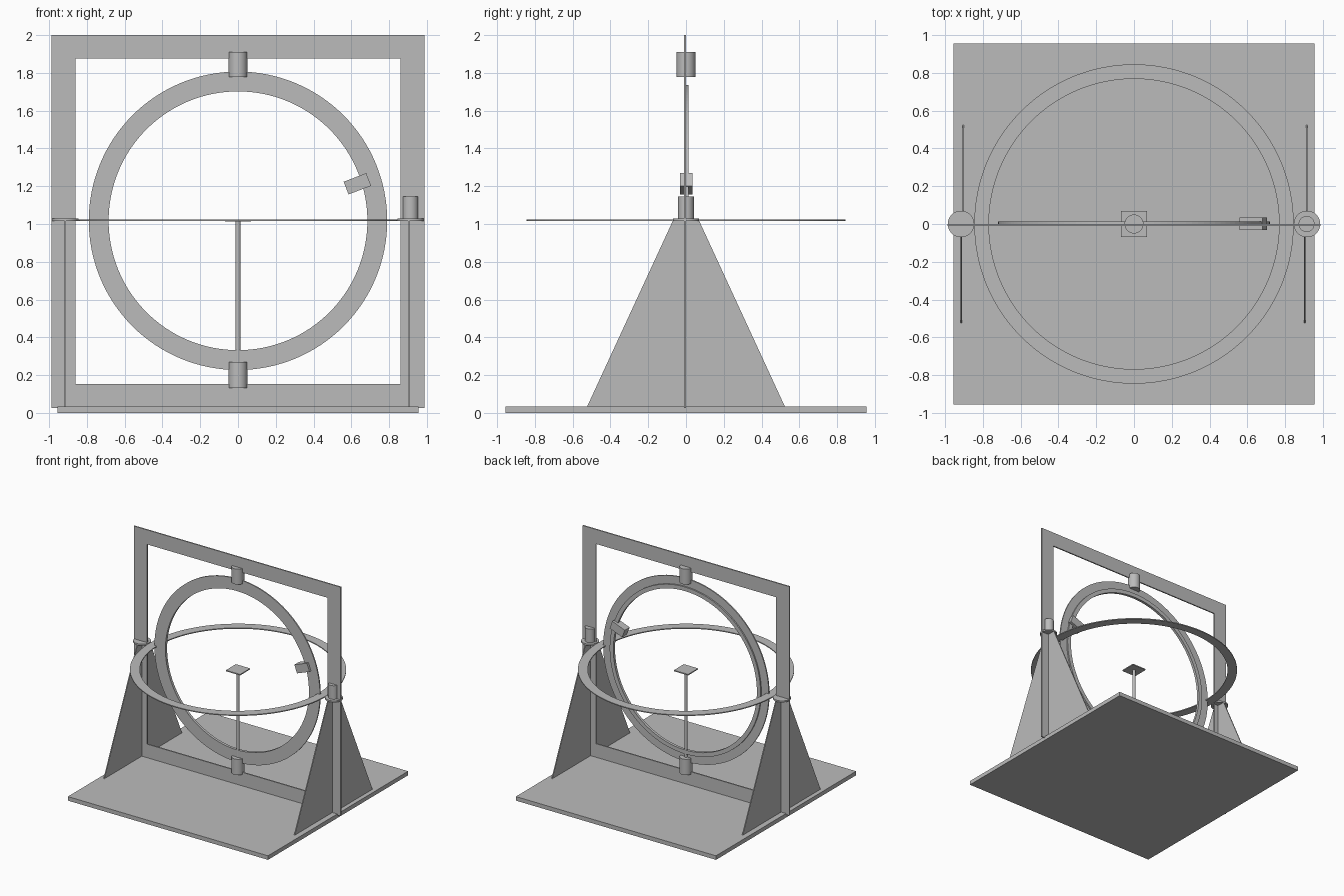
import bpy
import bmesh
import math
from mathutils import Matrix, Vector

if "Cube" in bpy.data.objects:
    bpy.data.objects.remove(bpy.data.objects["Cube"])

grey = bpy.data.materials.new("plain_grey")
grey.use_nodes = True
colour = (0.5, 0.5, 0.5, 1)
grey.diffuse_color = colour
grey.node_tree.nodes["Principled BSDF"].inputs["Base Color"].default_value = colour

AXIS_Z = 1.017  # height shared by both ring centres


def finish(name, bm, smooth=False):
    bmesh.ops.recalc_face_normals(bm, faces=bm.faces)
    mesh = bpy.data.meshes.new(name)
    bm.to_mesh(mesh)
    bm.free()
    mesh.materials.append(grey)
    obj = bpy.data.objects.new(name, mesh)
    bpy.context.collection.objects.link(obj)
    if smooth:
        bpy.ops.object.select_all(action='DESELECT')
        obj.select_set(True)
        bpy.context.view_layer.objects.active = obj
        bpy.ops.object.shade_smooth_by_angle(angle=math.radians(30))
    return obj


def box(name, centre, size, tilt=0):
    bm = bmesh.new()
    matrix = (Matrix.Translation(centre) @ Matrix.Rotation(tilt, 4, 'Y')
              @ Matrix.Diagonal((*size, 1)))
    bmesh.ops.create_cube(bm, size=1, matrix=matrix)
    return finish(name, bm)


def cylinder(name, x, z_low, z_high, radius):
    bm = bmesh.new()
    bmesh.ops.create_cone(bm, cap_ends=True, segments=48, radius1=radius, radius2=radius,
                          depth=z_high - z_low,
                          matrix=Matrix.Translation((x, 0, (z_low + z_high) / 2)))
    return finish(name, bm, True)


def ring(name, inner, outer, low, high, matrix):
    """Spin a rectangular section about the local z axis."""
    bm = bmesh.new()
    section = [(inner, low), (outer, low), (outer, high), (inner, high)]
    face = bm.faces.new([bm.verts.new((r, 0, h)) for r, h in section])
    bmesh.ops.spin(bm, geom=[face, *face.edges, *face.verts], cent=(0, 0, 0),
                   axis=(0, 0, 1), angle=math.tau, steps=128, use_merge=True)
    # remove the starting section left inside the ring
    bmesh.ops.remove_doubles(bm, verts=bm.verts, dist=0.0001)
    inside = [f for f in bm.faces if all(abs(v.co.y) < 0.0001 and v.co.x > 0 for v in f.verts)]
    bmesh.ops.delete(bm, geom=inside, context='FACES_ONLY')
    bm.transform(matrix)
    return finish(name, bm, True)


def extruded(name, points, direction):
    bm = bmesh.new()
    face = bm.faces.new([bm.verts.new(p) for p in points])
    new = bmesh.ops.extrude_face_region(bm, geom=[face])["geom"]
    moved = [v for v in new if isinstance(v, bmesh.types.BMVert)]
    bmesh.ops.translate(bm, verts=moved, vec=Vector(direction))
    return finish(name, bm)


# Base board
box("base_board", (0, 0, 0.0175), (1.91, 1.91, 0.035))

# Rectangular upright frame, built as two mitred U-halves
bm = bmesh.new()
loops = []
for y in (-0.011, 0):
    for half, low, high in ((0.987, 0.025, 2), (0.86, 0.152, 1.875)):
        corners = ((-half, low), (half, low), (half, high), (-half, high))
        loops.append([bm.verts.new((x, y, z)) for x, z in corners])
front_out, front_in, back_out, back_in = loops
for a, b in ((front_out, front_in), (back_out, back_in),
             (front_out, back_out), (front_in, back_in)):
    for i in range(4):
        j = (i + 1) % 4
        bm.faces.new((a[i], a[j], b[j], b[i]))
finish("upright_frame", bm)

# Side gussets, front and back halves slightly staggered
for side, sx in (("left", 1), ("right", -1)):
    for end, sy in (("front", -1), ("back", 1)):
        x = sx * 0.909 + sy * 0.005 - 0.004
        outline = [(x, 0, 0.03), (x, sy * 0.525, 0.03), (x, sy * 0.07, 1.016), (x, 0, 1.016)]
        extruded(f"{side}_{end}_gusset", outline, (0.008, 0, 0))
    cylinder(f"{side}_pivot_disc", sx * 0.915, 1.015, 1.028, 0.07)

# Horizontal ring and the two nested vertical rings
level = Matrix.Translation((0, 0, AXIS_Z))
upright = level @ Matrix.Rotation(math.pi / 2, 4, 'X')
ring("horizontal_ring", 0.768, 0.845, -0.002, 0.006, level)
ring("outer_vertical_ring", 0.72, 0.79, 0, 0.011, upright)
ring("inner_vertical_ring", 0.685, 0.72, -0.012, 0.011, upright)

# Motors
cylinder("top_motor", 0, 1.777, 1.91, 0.05)
cylinder("bottom_motor", 0, 0.133, 0.27, 0.05)
cylinder("side_motor", 0.913, 1.028, 1.145, 0.042)
box("ring_carriage", (0.632, 0.002, 1.213), (0.128, 0.066, 0.072), -math.radians(21))

# Sample stand
cylinder("stand_rod", 0, 0.27, 1.016, 0.013)
box("stand_plate", (0, 0, 1.019), (0.136, 0.136, 0.009))
